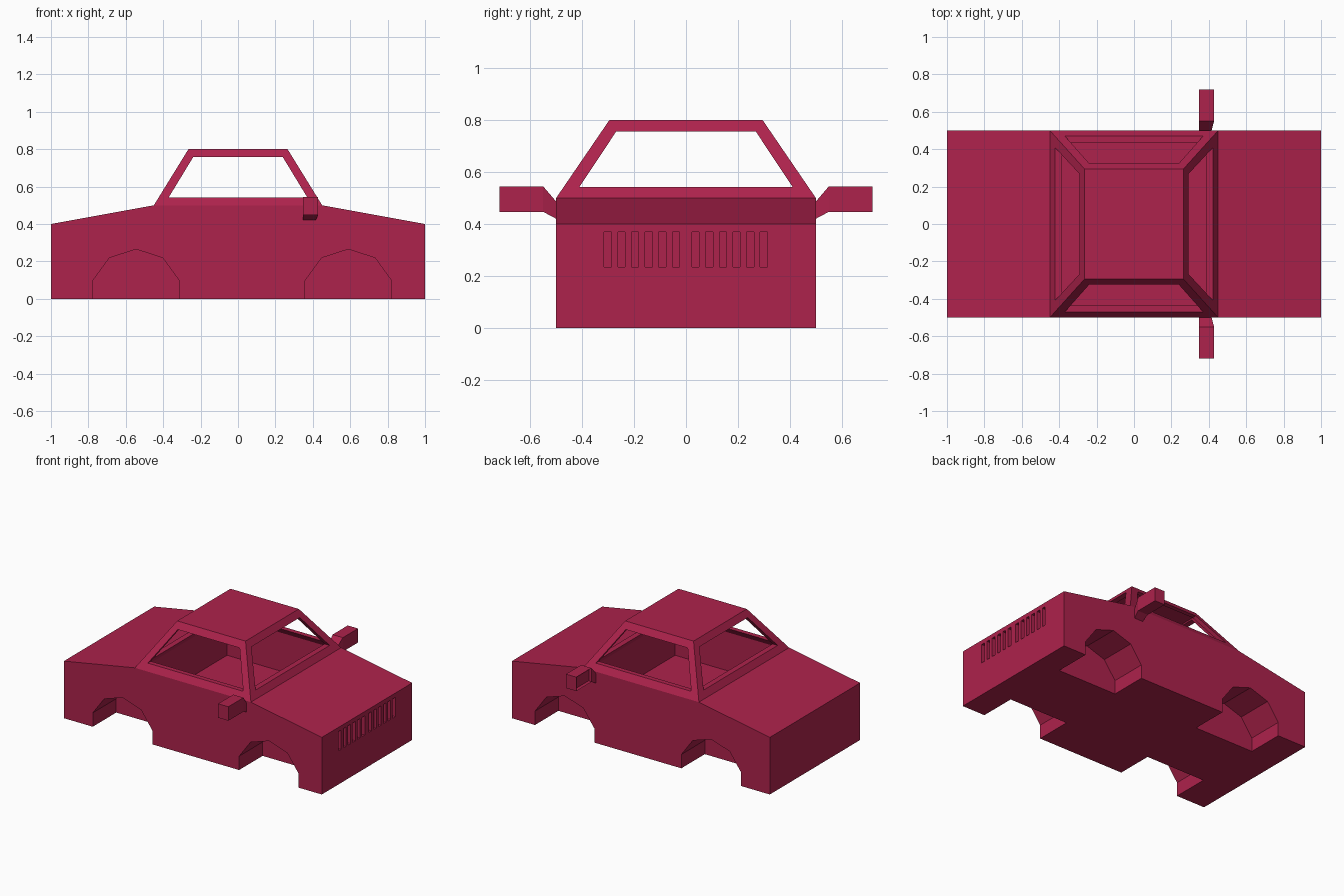
import bpy, bmesh, math
from mathutils import Vector

if "Cube" in bpy.data.objects:
    bpy.data.objects.remove(bpy.data.objects["Cube"])

red = bpy.data.materials.new("crimson paint")
red.diffuse_color = (0.42, 0.016, 0.072, 1)
red.use_nodes = True
red.node_tree.nodes["Principled BSDF"].inputs["Base Color"].default_value = red.diffuse_color


def finish(name, bm):
    bmesh.ops.remove_doubles(bm, verts=bm.verts, dist=1e-6)
    bmesh.ops.recalc_face_normals(bm, faces=bm.faces)
    me = bpy.data.meshes.new(name)
    bm.to_mesh(me)
    bm.free()
    me.materials.append(red)
    ob = bpy.data.objects.new(name, me)
    bpy.context.collection.objects.link(ob)
    return ob


def loft(bm, a, b):
    """Closed solid between two matching loops of points."""
    va = [bm.verts.new(p) for p in a]
    vb = [bm.verts.new(p) for p in b]
    bm.faces.new(va[::-1])
    bm.faces.new(vb)
    n = len(va)
    for i in range(n):
        j = (i + 1) % n
        bm.faces.new((va[i], va[j], vb[j], vb[i]))


def prism(bm, pts, lo, hi, axis="y"):
    def at(d):
        return [(p, d, z) if axis == "y" else (d, p, z) for p, z in pts]
    loft(bm, at(lo), at(hi))


def taper_top(bm, z, x, y, new_z):
    """Extrude the flat top at height z into a tapered cabin shape."""
    top = [f for f in bm.faces if all(abs(v.co.z - z) < 1e-5 for v in f.verts)]
    new = bmesh.ops.extrude_discrete_faces(bm, faces=top)["faces"][0]
    for v in new.verts:
        v.co = Vector((math.copysign(x, v.co.x), math.copysign(y, v.co.y), new_z))


def cut(ob, bm):
    cutter = finish("cutter", bm)
    cutter.hide_render = True
    m = ob.modifiers.new("cut", "BOOLEAN")
    m.operation, m.solver, m.object = "DIFFERENCE", "EXACT", cutter
    dg = bpy.context.evaluated_depsgraph_get()
    dg.update()
    me = bpy.data.meshes.new_from_object(ob.evaluated_get(dg))
    ob.modifiers.clear()
    ob.data = me
    bpy.data.objects.remove(cutter)


# body and cabin in one solid
bm = bmesh.new()
prism(bm, [(-1, 0), (1, 0), (1, .4), (.45, .5), (-.45, .5), (-1, .4)], -.5, .5)
taper_top(bm, .5, .265, .295, .8)
body = finish("car_body", bm)

# hollow interior
bm = bmesh.new()
prism(bm, [(-.41, .23), (.41, .23), (.41, .5), (-.41, .5)], -.465, .465)
taper_top(bm, .5, .248, .288, .765)
cut(body, bm)

# side windows, then windscreen and rear window
for axis, low, high in (("y", .37, .24), ("x", .41, .268)):
    bm = bmesh.new()
    prism(bm, [(-low, .543), (low, .543), (high, .757), (-high, .757)], -.8, .8, axis)
    cut(body, bm)

# wheel arches
bm = bmesh.new()
for cx in (-.545, .59):
    ring = [(cx + .243 * math.cos(math.radians(18 + 36 * i)),
             .022 + .243 * math.sin(math.radians(18 + 36 * i))) for i in range(10)]
    for s in (-1, 1):
        prism(bm, ring, s * .24, s * .6)
cut(body, bm)

# grille slots
bm = bmesh.new()
for start in (-.315, .023):
    for i in range(6):
        y = start + i * .0525
        prism(bm, [(y, .235), (y + .028, .235), (y + .028, .37), (y, .37)], .96, 1.1, "x")
cut(body, bm)

# door mirrors
for s, name in ((-1, "right_mirror"), (1, "left_mirror")):
    def rect(x0, x1, z0, z1, y):
        return [(x0, s * y, z0), (x1, s * y, z0), (x1, s * y, z1), (x0, s * y, z1)]
    bm = bmesh.new()
    loft(bm, rect(.348, .428, .447, .545, .55), rect(.348, .428, .447, .545, .718))
    bmesh.ops.recalc_face_normals(bm, faces=bm.faces)
    glass = [f for f in bm.faces if f.normal.x < -.9]
    bmesh.ops.inset_region(bm, faces=glass, thickness=.012)
    for v in glass[0].verts:
        v.co.x += .015
    finish(name, bm)
    bm = bmesh.new()
    loft(bm, rect(.348, .412, .415, .475, .49), rect(.348, .428, .447, .545, .55))
    finish(name + "_stalk", bm)
